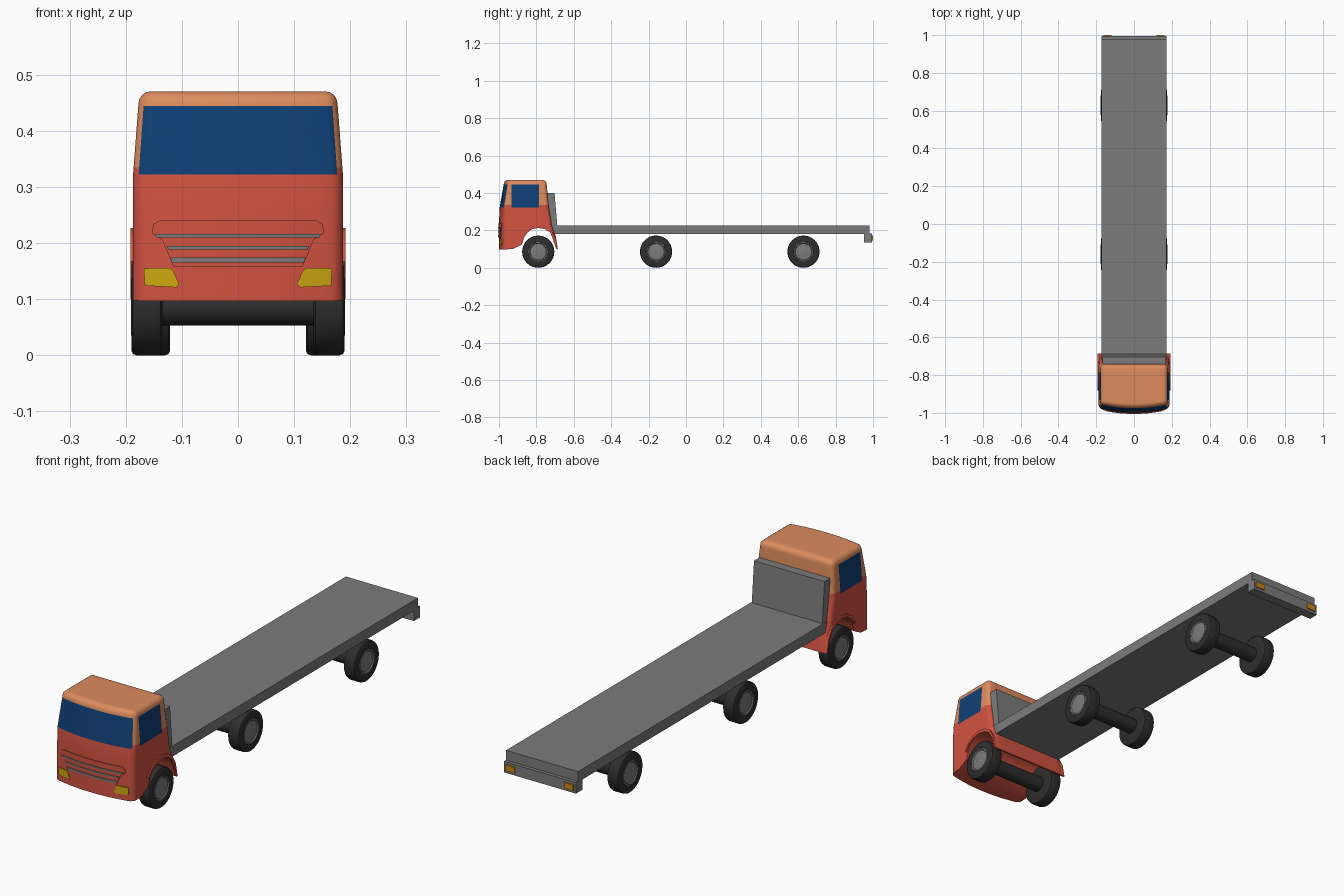
import bpy, bmesh, math
from mathutils import Vector
from mathutils.bvhtree import BVHTree

cube = bpy.data.objects.get("Cube")
if cube:
    bpy.data.objects.remove(cube, do_unlink=True)


def material(name, *rgb):
    m = bpy.data.materials.new(name)
    m.use_nodes = True
    m.diffuse_color = (*rgb, 1)
    m.node_tree.nodes["Principled BSDF"].inputs["Base Color"].default_value = (*rgb, 1)
    return m


RED = material("cab red", 0.64, 0.085, 0.052)
ORANGE = material("roof orange", 0.72, 0.26, 0.11)
GLASS = material("window blue", 0.005, 0.05, 0.18)
GREY = material("bed grey", 0.2, 0.2, 0.2)
RUBBER = material("tyre black", 0.027, 0.027, 0.027)
YELLOW = material("headlight yellow", 0.62, 0.38, 0.006)
AMBER = material("tail light amber", 0.6, 0.24, 0.008)


def finish(name, bm, mats, angle=35):
    bmesh.ops.recalc_face_normals(bm, faces=bm.faces[:])
    me = bpy.data.meshes.new(name)
    bm.to_mesh(me)
    bm.free()
    ob = bpy.data.objects.new(name, me)
    bpy.context.collection.objects.link(ob)
    for m in mats:
        me.materials.append(m)
    for o in bpy.context.selected_objects:
        o.select_set(False)
    ob.select_set(True)
    bpy.context.view_layer.objects.active = ob
    bpy.ops.object.shade_smooth_by_angle(angle=math.radians(angle))
    return ob


def prism(points, x0, x1):
    """Extrude a (y, z) outline from x0 to x1."""
    bm = bmesh.new()
    rings = [[bm.verts.new((x, y, z)) for y, z in points] for x in (x0, x1)]
    bm.faces.new(rings[0])
    bm.faces.new(rings[1][::-1])
    n = len(points)
    for i in range(n):
        j = (i + 1) % n
        bm.faces.new((rings[0][i], rings[1][i], rings[1][j], rings[0][j]))
    bmesh.ops.recalc_face_normals(bm, faces=bm.faces[:])
    return bm, rings


def box(name, mat, x, y, z):
    bm, _ = prism([(y[0], z[0]), (y[1], z[0]), (y[1], z[1]), (y[0], z[1])], *x)
    return finish(name, bm, [mat])


def lathe(name, mat, profile, centre, side=1, steps=40):
    """Turn an (x, radius) profile around the x axis."""
    bm = bmesh.new()
    rings = []
    for x, r in profile:
        rings.append([bm.verts.new((centre[0] + side * x,
                                    centre[1] + r * math.cos(2 * math.pi * k / steps),
                                    centre[2] + r * math.sin(2 * math.pi * k / steps)))
                      for k in range(steps)])
    for a, b in zip(rings, rings[1:]):
        for k in range(steps):
            j = (k + 1) % steps
            bm.faces.new((a[k], a[j], b[j], b[k]))
    bm.faces.new(rings[0])
    bm.faces.new(rings[-1])
    return finish(name, bm, [mat])


# Cab: side outline with wheel arch, rounded, cut for colours, then bowed and tapered
W = 0.187
outer = [(-1, 0.097), (-1, 0.25), (-0.997, 0.322), (-0.971, 0.47), (-0.747, 0.47),
         (-0.735, 0.335), (-0.718, 0.23), (-0.697, 0.17), (-0.685, 0.1)]
arch = [(-0.693, 0.1), (-0.705, 0.155), (-0.725, 0.188), (-0.755, 0.207), (-0.79, 0.213),
        (-0.825, 0.207), (-0.855, 0.188), (-0.875, 0.16), (-0.887, 0.125)]
bm, rings = prism(outer + arch + [(-0.94, 0.101)], -W, W)
keep = {v: i for ring in rings for i, v in enumerate(ring) if i < len(outer)}
edges = []
for e in bm.edges:
    a, b = e.verts
    if a in keep and b in keep:
        if a.co.x == b.co.x or (keep[a] == keep[b] and keep[a] in (3, 4)):
            edges.append(e)
bmesh.ops.bevel(bm, geom=edges, offset=0.02, segments=4, profile=0.5, affect='EDGES')

cuts = [((0, 0, z), (0, 0, 1)) for z in (0.322, 0.335, 0.38, 0.444)]
cuts += [((0, y, 0), (0, 1, 0)) for y in (-0.95, -0.785)]
cuts += [((s * x, 0, 0), (1, 0, 0)) for s in (-1, 1) for x in (0.03, 0.07, 0.11, 0.145, 0.177)]
for co, no in cuts:
    bmesh.ops.bisect_plane(bm, geom=bm.verts[:] + bm.edges[:] + bm.faces[:], dist=1e-5,
                           plane_co=co, plane_no=no)
bm.normal_update()
for f in bm.faces:
    c, n = f.calc_center_median(), f.normal
    f.material_index = 1 if c.z > 0.335 else 0
    if 0.322 < c.z < 0.444:
        windshield = n.y < -0.4 and abs(c.x) < 0.177
        side_window = abs(n.x) > 0.8 and -0.95 < c.y < -0.785
        if windshield or side_window:
            f.material_index = 2
for v in bm.verts:
    x, y, z = v.co
    bow = min(1, max(0, (-0.8 - y) / 0.2))
    v.co.y += 0.022 * (x / 0.18) ** 2 * bow
    v.co.x *= 1 - 0.06 * max(0, (z - 0.322) / 0.148)
surface = BVHTree.FromBMesh(bm)
finish("cab", bm, [RED, ORANGE, GLASS], 30)


def front_plate(name, mat, outline, lift=0.004):
    """Thin plate following the cab front, from an (x, z) outline."""
    bm = bmesh.new()
    bm.faces.new([bm.verts.new((x, 0, z)) for x, z in outline])
    for k in range(-17, 18):
        bmesh.ops.bisect_plane(bm, geom=bm.verts[:] + bm.edges[:] + bm.faces[:], dist=1e-5,
                               plane_co=(k * 0.01, 0, 0), plane_no=(1, 0, 0))
    for v in bm.verts:
        hit = surface.ray_cast(Vector((v.co.x, -2, v.co.z)), Vector((0, 1, 0)))[0]
        v.co.y = (hit.y if hit else -0.97) + 0.003
    new = bmesh.ops.extrude_face_region(bm, geom=bm.faces[:])["geom"]
    for v in new:
        if isinstance(v, bmesh.types.BMVert):
            v.co.y -= 0.003 + lift
    return finish(name, bm, [mat])


def mirrored(half):
    return half + [(-x, z) for x, z in reversed(half)]


# Grille panel and slats
front_plate("grille_panel", RED, mirrored([(0.14, 0.24), (0.151, 0.234), (0.153, 0.217),
                                           (0.135, 0.206), (0.115, 0.158)]), 0.003)
for i, (w, z, h) in enumerate([(0.148, 0.213, 0.006), (0.127, 0.192, 0.006), (0.121, 0.17, 0.009)]):
    front_plate(f"grille_slat_{i + 1}", GREY,
                mirrored([(w, z + h / 2), (w - 0.003, z - h / 2)]), 0.006)

# Headlights
lamp = [(0.168, 0.155), (0.122, 0.156), (0.115, 0.15), (0.105, 0.127), (0.11, 0.121), (0.166, 0.124)]
for side, s in (("left", 1), ("right", -1)):
    front_plate(f"{side}_headlight", YELLOW, [(s * x, z) for x, z in lamp])

# Wheel arch flares
flare = arch[:-1]
rim = [(-0.79 + (y + 0.79) * 1.08, 0.1 + (z - 0.1) * 1.12) for y, z in reversed(flare)]
for side, s in (("left", 1), ("right", -1)):
    bm, _ = prism(flare + rim, s * 0.165, s * 0.192)
    finish(f"{side}_arch_flare", bm, [RED])

# Load bed, headboard and rear beam
box("load_bed", GREY, (-0.172, 0.172), (-0.72, 0.98), (0.18, 0.225))
bm, _ = prism([(-0.745, 0.4), (-0.703, 0.4), (-0.688, 0.225), (-0.725, 0.225)], -0.168, 0.168)
finish("headboard", bm, [GREY])
box("rear_beam", GREY, (-0.172, 0.172), (0.952, 0.995), (0.136, 0.183))
for side, s in (("left", 1), ("right", -1)):
    box(f"{side}_tail_light", AMBER, sorted((s * 0.118, s * 0.162)), (0.99, 1.0), (0.147, 0.172))

# Wheels and axles
R = 0.086
tyre = [(-0.055, 0.05), (-0.055, R - 0.008), (-0.052, R - 0.002), (-0.046, R),
        (-0.009, R), (-0.003, R - 0.002), (0, R - 0.008), (0, 0.053), (-0.006, 0.05)]
hub = [(-0.02, 0.052), (0, 0.052), (0.001, 0.047), (-0.003, 0.043), (-0.001, 0.02), (0, 0.008)]
for axle, y, x in (("front", -0.79, 0.19), ("middle", -0.16, 0.176), ("rear", 0.628, 0.176)):
    lathe(f"{axle}_axle", RUBBER, [(-0.15, 0.033), (0.15, 0.033)], (0, y, R), steps=24)
    for side, s in (("left", 1), ("right", -1)):
        lathe(f"{axle}_{side}_tyre", RUBBER, tyre, (s * x, y, R), s)
        lathe(f"{axle}_{side}_hub", GREY, hub, (s * x, y, R), s)
